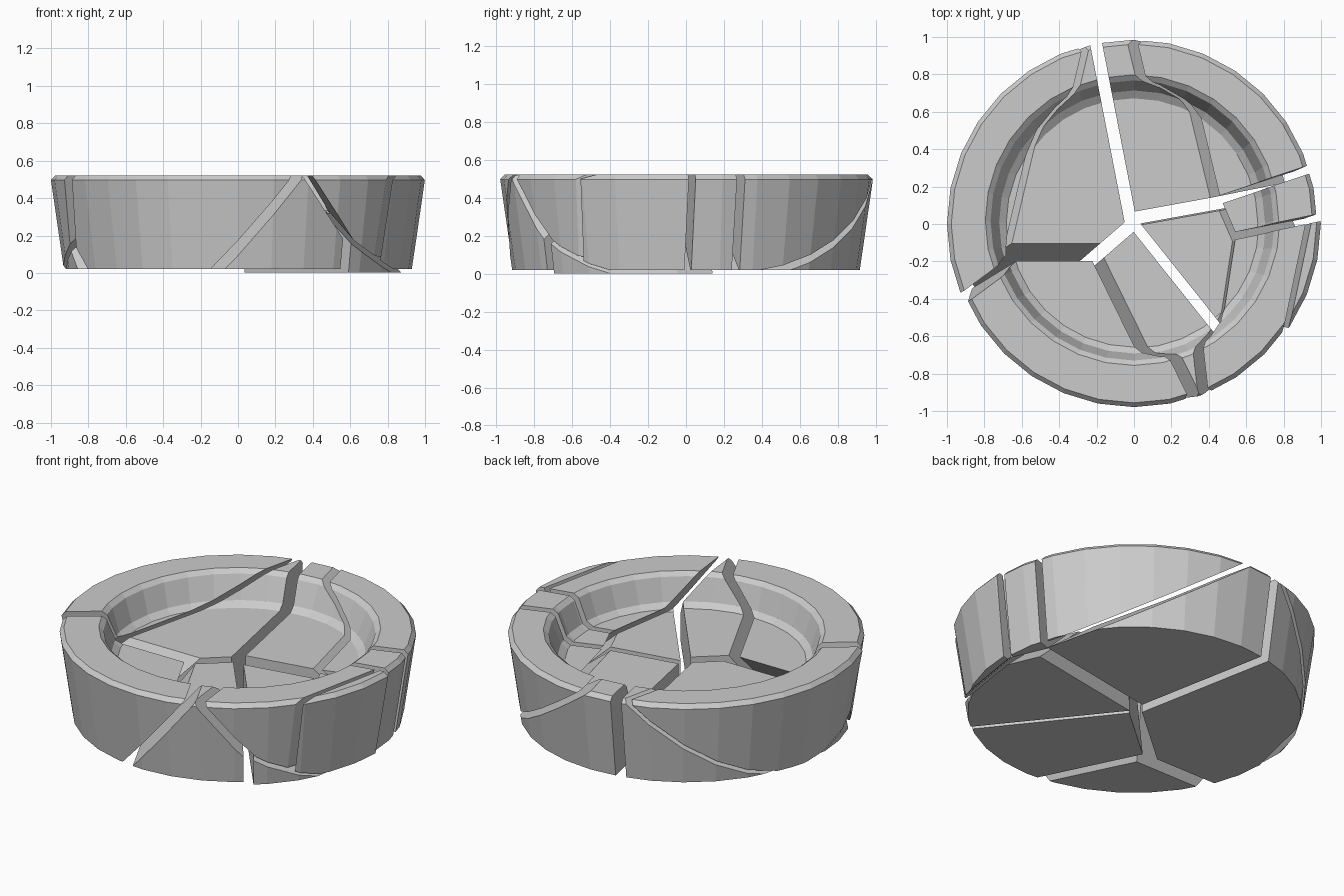
import bpy, bmesh, math
from mathutils import Vector

if "Cube" in bpy.data.objects:
    bpy.data.objects.remove(bpy.data.objects["Cube"])

SIDES = 32
# Dish profile (radius, height, y offset): base edge, outer wall, rim, inner wall, floor edge
PROFILE = [(.916, .02, 0), (.985, .497, 0), (.962, .522, 0), (.78, .522, .018),
           (.752, .499, .016), (.706, .365, .008), (.668, .337, .004)]

# Crack planes: three points on the plane, then half the gap width
CRACKS = {
    "back":        ((-.20, .95, .5), (-.025, .05, .36), (-.20, .95, 0), .032),
    "left_rim":    ((-.285, .91, .5), (-.67, -.1, .337), (-.85, .35, .02), .013),
    "right_rim":   ((.025, .95, .5), (.42, .2, .337), (.77, .48, .02), .016),
    "east_floor":  ((.02, .03, .36), (.46, .11, .36), (.80, .18, .02), .038),
    "east_rim":    ((.46, .13, .36), (.93, .29, .5), (.92, .28, .02), .022),
    "west_floor":  ((-.25, -.15, .337), (-.65, -.15, .337), (-.33, -.38, .02), .038),
    "west_rim":    ((-.90, -.385, .5), (-.70, -.23, .45), (-.88, -.30, .02), .03),
    "centre":      ((-.03, -.02, .36), (-.25, -.21, .36), (-.03, -.02, 0), .035),
    "front_left":  ((.31, -.93, .5), (-.10, -.92, .02), (-.17, -.22, .345), .025),
    "front_floor": ((.04, -.05, .36), (.435, -.545, .36), (.04, -.05, 0), .028),
    "front_right": ((.385, -.91, .5), (.42, -.60, .4), (.59, -.74, .18), .023),
    "under_front": ((.46, -.50, .337), (.525, -.08, .337), (.70, -.63, .095), .011),
    "under_east":  ((.455, .09, .337), (.52, -.06, .337), (.82, .10, .02), .018),
    "east_small":  ((.53, -.065, .337), (.97, .03, .5), (.92, .01, .02), .02),
    "sliver":      ((.81, -.565, .5), (.742, -.58, .1), (.92, -.04, .5), .014),
}

# Pieces: a point inside, the cracks around it, shift of the wall, rim and floor
PIECES = {
    "left_rim_piece":    ((-.85, .35, .45), "left_rim west_rim", (-.015, 0, 0)),
    "left_floor_piece":  ((-.3, .3, .2), "back left_rim west_floor centre", (-.005, 0, 0)),
    "front_left_piece":  ((-.35, -.75, .3), "west_floor west_rim front_left", (0, .006, 0)),
    "front_wedge":       ((.15, -.5, .1), "centre front_left front_floor front_right", (0, 0, 0)),
    "east_floor_piece":  ((.4, -.2, .1), "east_floor front_floor under_front under_east", (0, 0, -.018)),
    "front_right_rim":   ((.65, -.6, .45), "front_right under_front east_small sliver", (0, 0, 0)),
    "outer_sliver":      ((.94, -.25, .3), "sliver under_front east_small", (.014, 0, 0)),
    "east_rim_piece":    ((.8, .12, .4), "east_rim under_east east_small", (-.006, 0, 0)),
    "right_rim_piece":   ((.7, .6, .4), "right_rim east_rim", (-.006, 0, 0)),
    "back_floor_piece":  ((.15, .5, .1), "back right_rim east_floor", (0, 0, 0)),
}


def dish(shift):
    """Whole dish as a closed solid."""
    bm = bmesh.new()
    rings = []
    for r, z, y in PROFILE:
        rings.append([bm.verts.new(Vector((r * math.cos(a), r * math.sin(a) + y, z)) + Vector(shift))
                      for a in (2 * math.pi * i / SIDES for i in range(SIDES))])
    for low, high in zip(rings, rings[1:]):
        for i in range(SIDES):
            j = (i + 1) % SIDES
            bm.faces.new((low[i], low[j], high[j], high[i]))
    bm.faces.new(rings[0][::-1])
    bm.faces.new(rings[-1])
    return bm


def cut(bm, crack, inside):
    """Keep the side of the crack that holds the inside point and cap it."""
    p, q, r, gap = CRACKS[crack]
    p, q, r = Vector(p), Vector(q), Vector(r)
    n = (q - p).cross(r - p).normalized()
    if (Vector(inside) - p).dot(n) > 0:
        n = -n
    bmesh.ops.triangulate(bm, faces=bm.faces[:])
    bmesh.ops.bisect_plane(bm, geom=bm.verts[:] + bm.edges[:] + bm.faces[:],
                           dist=1e-5, plane_co=p - n * gap, plane_no=n, clear_outer=True)
    edges = [e for e in bm.edges if e.is_boundary]
    bmesh.ops.holes_fill(bm, edges=edges, sides=0)


for name, (inside, cracks, shift) in PIECES.items():
    bm = dish(shift)
    for crack in cracks.split():
        cut(bm, crack, inside)
    bmesh.ops.dissolve_limit(bm, angle_limit=.01, verts=bm.verts[:], edges=bm.edges[:])
    bmesh.ops.recalc_face_normals(bm, faces=bm.faces[:])
    mesh = bpy.data.meshes.new(name)
    bm.to_mesh(mesh)
    bm.free()
    bpy.context.collection.objects.link(bpy.data.objects.new(name, mesh))
